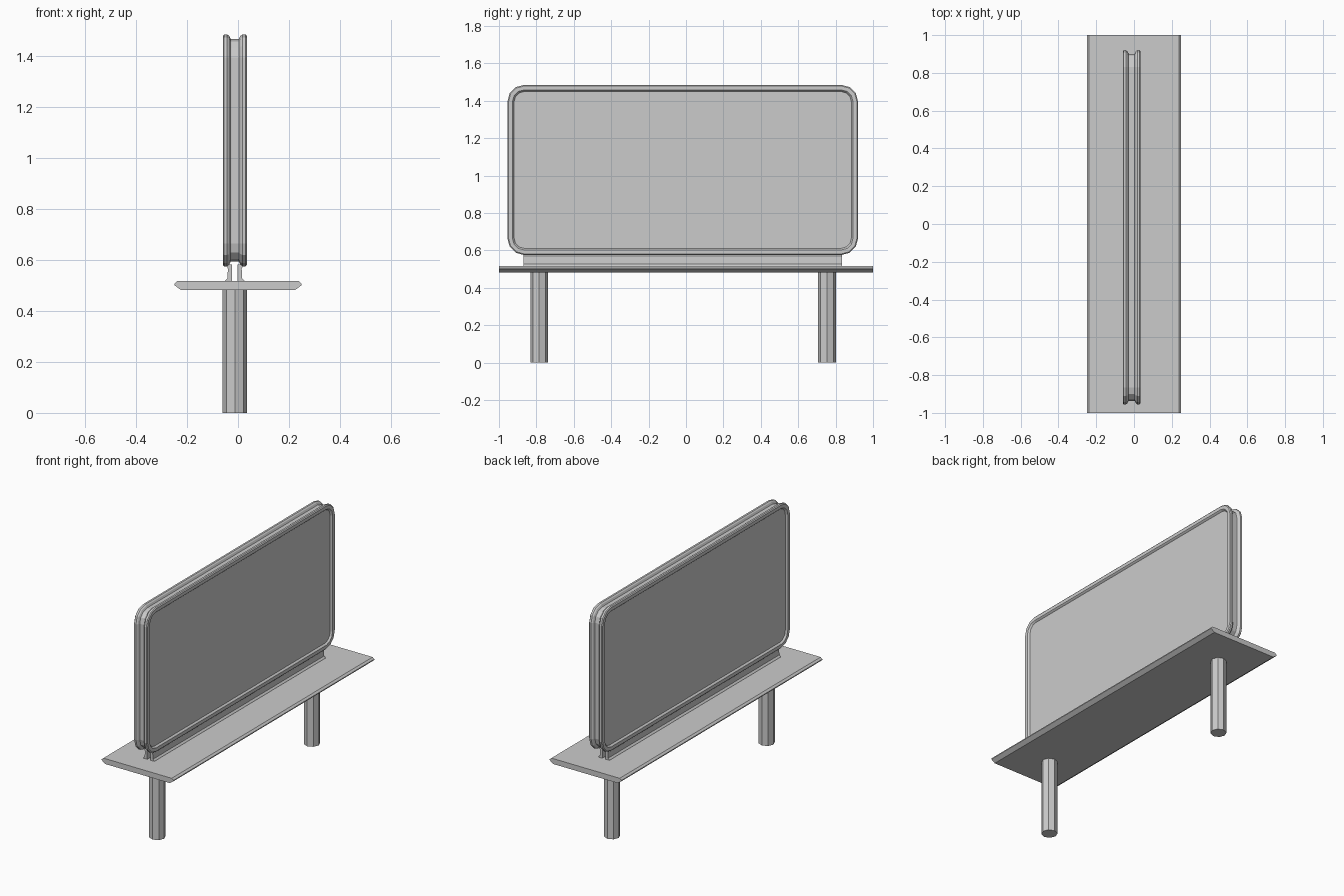
import bpy, bmesh, math

cube = bpy.data.objects.get("Cube")
if cube:
    bpy.data.objects.remove(cube, do_unlink=True)

grey = bpy.data.materials.new("light grey")
grey.use_nodes = True
grey.diffuse_color = (0.6, 0.6, 0.6, 1)
grey.node_tree.nodes["Principled BSDF"].inputs["Base Color"].default_value = (0.6, 0.6, 0.6, 1)

CX, CY = -0.0125, -0.0175          # centre of the board and its supports


def loft(name, loops):
    """Skin a list of equally long point loops and cap both ends."""
    bm = bmesh.new()
    rings = [[bm.verts.new(p) for p in loop] for loop in loops]
    n = len(rings[0])
    for a, b in zip(rings, rings[1:]):
        for i in range(n):
            j = (i + 1) % n
            bm.faces.new((a[i], a[j], b[j], b[i]))
    bm.faces.new(rings[0])
    bm.faces.new(rings[-1])
    bmesh.ops.recalc_face_normals(bm, faces=bm.faces)
    mesh = bpy.data.meshes.new(name)
    bm.to_mesh(mesh)
    bm.free()
    mesh.materials.append(grey)
    obj = bpy.data.objects.new(name, mesh)
    bpy.context.collection.objects.link(obj)
    return obj


def extrude_y(name, profile, y0, y1):
    return loft(name, [[(x, y, z) for x, z in profile] for y in (y0, y1)])


def rounded_rect(x, inset, half_y=0.9375, half_z=0.455, radius=0.09, segs=3):
    """Rounded rectangle in the YZ plane, shrunk by inset."""
    pts = []
    for k, (sy, sz) in enumerate(((1, 1), (-1, 1), (-1, -1), (1, -1))):
        for s in range(segs + 1):
            a = math.pi / 2 * (k + s / segs)
            pts.append((CX + x,
                        CY + sy * (half_y - radius) + (radius - inset) * math.cos(a),
                        1.03 + sz * (half_z - radius) + (radius - inset) * math.sin(a)))
    return pts


# Board: recessed panel, raised frame, ridge, central groove, then mirrored
half = [(0.036, 0.036), (0.043, 0.031), (0.047, 0.027), (0.047, 0.006),
        (0.042, 0.0), (0.030, 0.0), (0.022, 0.006), (0.016, 0.018), (0.013, 0.019)]
section = half + [(-x, inset) for x, inset in reversed(half)]
loft("sign_board", [rounded_rect(x, inset) for x, inset in section])

# Mounting rails: two thin strips flaring at top and bottom
rail = [(0.011, 0.512), (0.040, 0.512), (0.038, 0.519), (0.029, 0.528),
        (0.027, 0.565), (0.033, 0.582), (0.011, 0.582)]
for side, s in (("left", 1), ("right", -1)):
    extrude_y(side + "_rail", [(CX + s * x, z) for x, z in rail], -0.87, 0.835)

# Shelf with bevelled long edges
edge = [(0.225, 0.483), (0.25, 0.501), (0.25, 0.507), (0.238, 0.517)]
extrude_y("shelf", edge + [(-x, z) for x, z in reversed(edge)], -1, 1)

# Octagonal legs
for name, y in (("front_leg", -0.785), ("back_leg", 0.754)):
    ring = [(CX + 0.0475 * math.cos(i * math.pi / 4),
             y + 0.0475 * math.sin(i * math.pi / 4)) for i in range(8)]
    loft(name, [[(x, v, z) for x, v in ring] for z in (0, 0.484)])
